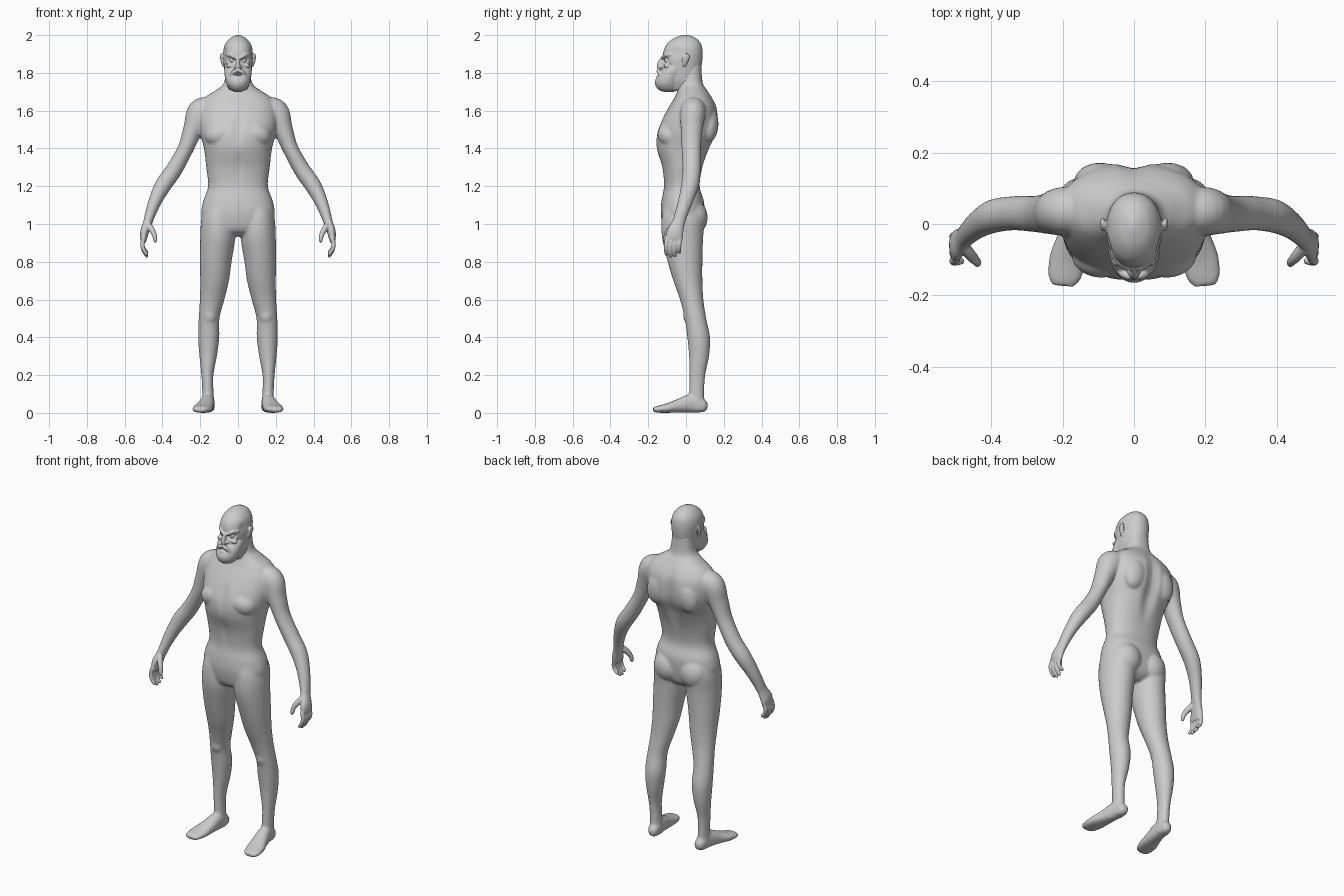
import bpy, bmesh
from math import cos, sin, pi, copysign, radians
from mathutils import Vector, Matrix, Euler


def catmull(rows, n):
    """Smoothly resample a list of equal-length tuples."""
    pts = [rows[0]] + list(rows) + [rows[-1]]
    out = []
    for i in range(1, len(pts) - 2):
        a, b, c, d = pts[i - 1:i + 3]
        for k in range(n):
            t = k / n
            out.append([0.5 * (2 * q + (r - p) * t + (2 * p - 5 * q + 4 * r - s) * t * t
                        + (3 * q - p - 3 * r + s) * t ** 3) for p, q, r, s in zip(a, b, c, d)])
    return out + [list(rows[-1])]


def loft(bm, rows, flat=False, power=2.0, side=1, seg=32, n=6):
    """Skin ellipses (x, y, z, rx, ry) along a path; flat keeps rings level."""
    st = catmull(rows, n)
    rings = []
    for i, (x, y, z, rx, ry) in enumerate(st):
        u, v = Vector((1, 0, 0)), Vector((0, 1, 0))
        if not flat:
            t = Vector(st[min(i + 1, len(st) - 1)][:3]) - Vector(st[max(i - 1, 0)][:3])
            t.normalize()
            u = (u - t * u.dot(t)).normalized()
            v = t.cross(u)
        ring = []
        for k in range(seg):
            a = 2 * pi * k / seg
            c, s = (copysign(abs(f) ** (2 / power), f) for f in (cos(a), sin(a)))
            p = Vector((x, y, z)) + u * max(rx, .001) * c + v * max(ry, .001) * s
            ring.append(bm.verts.new((p.x * side, p.y, p.z)))
        rings.append(ring)
    for r, q in zip(rings, rings[1:]):
        for k in range(seg):
            j = (k + 1) % seg
            bm.faces.new((r[k], r[j], q[j], q[k]))
    bm.faces.new(rings[0])
    bm.faces.new(rings[-1])
    return [v for r in rings for v in r]


def profile(bm, rows, **kw):
    """Level loft from (z, half width, front y, back y)."""
    return loft(bm, [(0, (f + b) / 2, z, w, (b - f) / 2) for z, w, f, b in rows], flat=True, **kw)


def blob(bm, c, r, rot=(0, 0, 0), sides=(1, -1)):
    for s in sides:
        e = Euler((radians(rot[0]), radians(rot[1]) * s, radians(rot[2]) * s)).to_matrix().to_4x4()
        m = Matrix.Translation((c[0] * s, c[1], c[2])) @ e @ Matrix.Diagonal((*r, 1))
        bmesh.ops.create_icosphere(bm, subdivisions=3, radius=1, matrix=m)


def dent(verts, c, r, push):
    for v in verts:
        d = sum(((v.co[i] - c[i]) / r[i]) ** 2 for i in range(3))
        if d < 1:
            v.co += Vector(push) * (1 - d) ** 2


def finish(bm, name, voxel, smooth):
    bmesh.ops.recalc_face_normals(bm, faces=bm.faces)
    me = bpy.data.meshes.new(name)
    bm.to_mesh(me)
    bm.free()
    ob = bpy.data.objects.new(name, me)
    bpy.context.collection.objects.link(ob)
    rm = ob.modifiers.new("fuse", 'REMESH')
    rm.mode, rm.voxel_size, rm.use_smooth_shade = 'VOXEL', voxel, True
    sm = ob.modifiers.new("soften", 'SMOOTH')
    sm.factor, sm.iterations = 0.5, smooth


# Body: torso and neck
bm = bmesh.new()
torso = profile(bm, [(.935, .06, -.07, .04), (.97, .16, -.115, .08), (1.05, .193, -.133, .095),
                     (1.12, .184, -.13, .095), (1.2, .158, -.117, .072), (1.3, .168, -.127, .088),
                     (1.4, .18, -.155, .127), (1.48, .2, -.155, .165), (1.55, .21, -.128, .172),
                     (1.62, .205, -.09, .163), (1.67, .175, -.06, .138), (1.71, .115, -.045, .11),
                     (1.75, .074, -.04, .088), (1.85, .06, -.03, .08)], power=2.25, seg=64)
dent(torso, (0, .16, 1.45), (.06, .12, .3), (0, -.022, 0))
dent(torso, (0, -.15, 1.5), (.04, .08, .12), (0, .012, 0))
dent(torso, (0, -.13, 1.3), (.03, .06, .14), (0, .006, 0))
blob(bm, (.092, -.085, 1.475), (.085, .066, .065), (0, 15, 0))
blob(bm, (.095, .12, 1.53), (.07, .052, .1), (0, -15, 0))
blob(bm, (.085, .035, 1.035), (.088, .08, .095))

for s in (1, -1):
    # Legs
    loft(bm, [(.1, -.015, 1.1, .075, .1), (.105, -.015, 1.03, .089, .114), (.107, -.018, .93, .093, .109),
              (.118, -.005, .8, .084, .092), (.124, .01, .7, .076, .077), (.137, .03, .6, .065, .062),
              (.153, .05, .5, .055, .057), (.155, .067, .4, .056, .06), (.158, .069, .3, .046, .053),
              (.162, .06, .2, .032, .042), (.159, .056, .1, .03, .04), (.157, .055, .04, .034, .045),
              (.157, .055, .012, .03, .042)], flat=True, side=s)
    blob(bm, (.15, .01, .52), (.035, .025, .05), sides=(s,))
    # Feet
    loft(bm, [(.155, .114, .032, .015, .016), (.155, .092, .036, .03, .034), (.16, .03, .05, .036, .049),
              (.172, -.04, .037, .044, .036), (.186, -.1, .025, .052, .025), (.195, -.15, .019, .046, .018),
              (.197, -.174, .017, .03, .012)], side=s, power=2.3)
    # Arms
    loft(bm, [(.13, .04, 1.625, .05, .06), (.195, .036, 1.59, .074, .068), (.238, .03, 1.5, .053, .058),
              (.277, .028, 1.4, .042, .051), (.337, .03, 1.29, .044, .048), (.393, .022, 1.21, .044, .047),
              (.435, 0, 1.13, .036, .04), (.465, -.026, 1.05, .028, .034), (.482, -.045, .99, .022, .034)],
         side=s)
finish(bm, "body", .0065, 8)

# Hands: palm, four curled fingers, thumb
for s, label in ((1, "left"), (-1, "right")):
    bm = bmesh.new()
    loft(bm, [(.462, -.024, 1.06, .025, .03), (.481, -.042, 1.0, .023, .034), (.494, -.056, .96, .023, .043),
              (.499, -.064, .925, .018, .045), (.498, -.066, .905, .012, .041)], side=s)
    for i in range(4):
        y, drop = -.1 + .023 * i, (.01, 0, .003, .02)[i]
        loft(bm, [(.498, y, .93, .012, .0125), (.506, y - .004, .895, .0115, .012),
                  (.5, y - .006, .86 + drop / 2, .0105, .011), (.484, y - .004, .832 + drop, .009, .0095),
                  (.479, y - .003, .823 + drop, .004, .004)], side=s, seg=14)
    loft(bm, [(.478, -.06, 1.0, .016, .018), (.457, -.088, .97, .0155, .017), (.442, -.104, .94, .0125, .013),
              (.438, -.11, .913, .01, .011), (.438, -.112, .902, .004, .004)], side=s, seg=16)
    finish(bm, label + "_hand", .004, 2)

# Head: skull with eye sockets
bm = bmesh.new()
skull = profile(bm, [(1.71, .05, -.08, .065), (1.76, .066, -.115, .076), (1.82, .073, -.126, .08),
                     (1.865, .077, -.122, .086), (1.91, .078, -.12, .088), (1.95, .069, -.103, .081),
                     (1.98, .047, -.07, .058), (1.995, .022, -.035, .028), (2.001, .004, -.012, .006)],
                power=2.15, seg=96, n=12)
for s in (1, -1):
    dent(skull, (.032 * s, -.115, 1.868), (.03, .05, .022), (0, .028, 0))
    dent(skull, (.06 * s, -.1, 1.83), (.025, .06, .03), (-.006 * s, .008, 0))
    dent(skull, (.078 * s, -.06, 1.91), (.03, .05, .04), (-.006 * s, 0, 0))
blob(bm, (.031, -.1, 1.867), (.014, .014, .011))
blob(bm, (.042, -.1, 1.84), (.022, .018, .012), (0, 15, -25))

# Beard
beard = profile(bm, [(1.7, .02, -.12, -.06), (1.712, .042, -.146, -.04), (1.735, .058, -.162, -.03),
                     (1.76, .066, -.163, -.02), (1.79, .071, -.148, -.01), (1.82, .073, -.125, 0),
                     (1.85, .07, -.09, 0)], seg=80, n=12)
dent(beard, (0, -.15, 1.79), (.03, .05, .012), (0, .02, 0))
blob(bm, (0, -.142, 1.782), (.02, .015, .006), sides=(1,))

# Nose, brows, moustache, ears
loft(bm, [(0, -.108, 1.89, .009, .01), (0, -.125, 1.87, .009, .014), (0, -.137, 1.846, .012, .016),
          (0, -.138, 1.83, .013, .016), (0, -.13, 1.822, .008, .01)], seg=20)
blob(bm, (.013, -.128, 1.832), (.009, .013, .008))
for s in (1, -1):
    loft(bm, [(.004, -.119, 1.876, .006, .01), (.02, -.12, 1.882, .008, .011), (.044, -.106, 1.895, .008, .011),
              (.064, -.08, 1.895, .005, .007)], side=s, seg=16)
    loft(bm, [(.0, -.143, 1.812, .007, .01), (.018, -.145, 1.808, .011, .011), (.034, -.136, 1.79, .011, .01),
              (.043, -.13, 1.762, .005, .006)], side=s, seg=16)
    loft(bm, [(.074, -.012, 1.835, .007, .006), (.081, -.008, 1.85, .007, .012), (.087, -.002, 1.875, .007, .019),
              (.088, .002, 1.893, .006, .016), (.086, .002, 1.903, .003, .006)], side=s, seg=20)
finish(bm, "head", .0035, 2)
